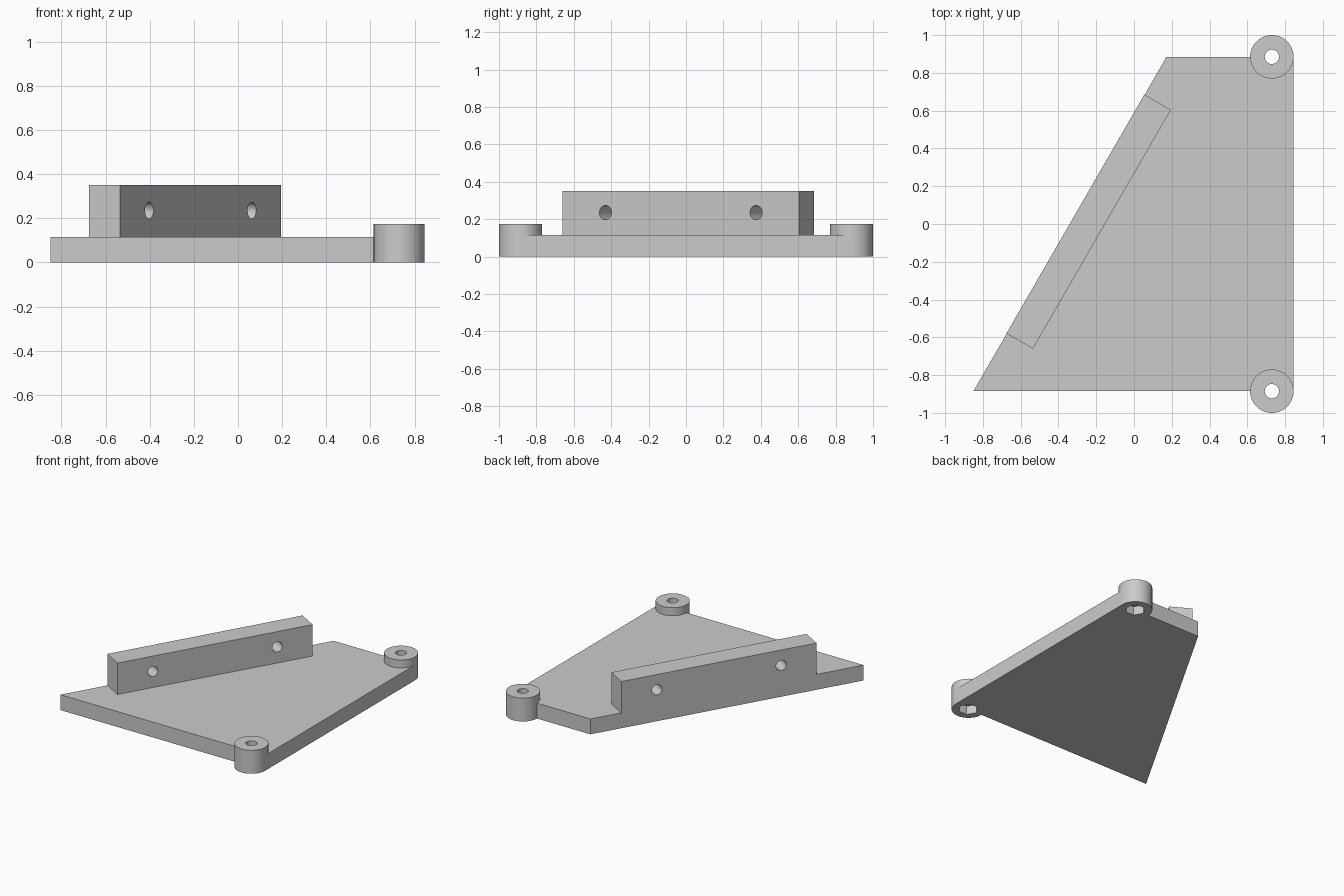
import bpy
import bmesh
from math import radians, cos, sin
from mathutils import Matrix, Vector

if "Cube" in bpy.data.objects:
    bpy.data.objects.remove(bpy.data.objects["Cube"])

grey = bpy.data.materials.new("plain grey")
grey.use_nodes = True
grey.diffuse_color = (0.6, 0.6, 0.6, 1)
grey.node_tree.nodes["Principled BSDF"].inputs["Base Color"].default_value = (0.6, 0.6, 0.6, 1)


def add_object(name, bm):
    mesh = bpy.data.meshes.new(name)
    bmesh.ops.recalc_face_normals(bm, faces=bm.faces)
    bm.to_mesh(mesh)
    bm.free()
    mesh.materials.append(grey)
    obj = bpy.data.objects.new(name, mesh)
    bpy.context.collection.objects.link(obj)
    return obj


def prism(name, outline, bottom, top):
    """Extrude a flat outline from bottom to top."""
    bm = bmesh.new()
    face = bm.faces.new([bm.verts.new((x, y, bottom)) for x, y in outline])
    lifted = bmesh.ops.extrude_face_region(bm, geom=[face])["geom"]
    verts = [v for v in lifted if isinstance(v, bmesh.types.BMVert)]
    bmesh.ops.translate(bm, verts=verts, vec=(0, 0, top - bottom))
    return add_object(name, bm)


def cylinder(name, centre, radius, length, sides=64, turn=None):
    bm = bmesh.new()
    matrix = Matrix.Translation(centre) @ (turn or Matrix())
    bmesh.ops.create_cone(bm, cap_ends=True, segments=sides, radius1=radius,
                          radius2=radius, depth=length, matrix=matrix)
    return add_object(name, bm)


def cut(target, cutter):
    """Subtract the cutter for good, then remove it."""
    mod = target.modifiers.new("cut", "BOOLEAN")
    mod.operation = "DIFFERENCE"
    mod.solver = "EXACT"
    mod.object = cutter
    bpy.context.view_layer.objects.active = target
    bpy.ops.object.modifier_apply(modifier=mod.name)
    bpy.data.objects.remove(cutter)


def smooth(obj):
    bpy.ops.object.select_all(action="DESELECT")
    obj.select_set(True)
    bpy.context.view_layer.objects.active = obj
    bpy.ops.object.shade_smooth_by_angle(angle=radians(30))


PLATE_TOP = 0.115
BOSS_X, BOSS_Y, BOSS_R, BOSS_H = 0.73, 0.885, 0.115, 0.175

# Base plate with one slanted side
plate = prism("base_plate", [(-0.85, -BOSS_Y), (0.845, -BOSS_Y),
                             (0.845, BOSS_Y), (0.172, BOSS_Y)], 0, PLATE_TOP)

# Screw bosses: bored through, with a hexagonal nut pocket underneath
for side, name in ((-1, "front_boss"), (1, "back_boss")):
    spot = Vector((BOSS_X, side * BOSS_Y, 0))
    mid = spot + Vector((0, 0, BOSS_H / 2))
    boss = cylinder(name, mid, BOSS_R, BOSS_H)
    cut(boss, cylinder("bore", mid, 0.038, 1, 32))
    cut(boss, cylinder("nut_pocket", spot, 0.07, 0.13, 6, Matrix.Rotation(radians(30), 4, "Z")))
    cut(plate, cylinder("boss_seat", mid, BOSS_R - 0.004, 1))
    smooth(boss)

# Upright block flush with the slanted side
along = Vector((cos(radians(60)), sin(radians(60))))
across = Vector((along.y, -along.x))
centre = Vector((-0.24, 0.0125))
block = prism("upright_block",
              [centre + along * a * 0.73 + across * b * 0.081
               for a, b in ((-1, -1), (-1, 1), (1, 1), (1, -1))], PLATE_TOP, 0.35)

# Two screw holes through the block
sideways = Vector((across.x, across.y, 0)).to_track_quat("Z", "Y").to_matrix().to_4x4()
for a in (-0.465, 0.465):
    p = centre + along * a
    cut(block, cylinder("screw_hole", (p.x, p.y, 0.235), 0.038, 1, 32, sideways))
smooth(block)
